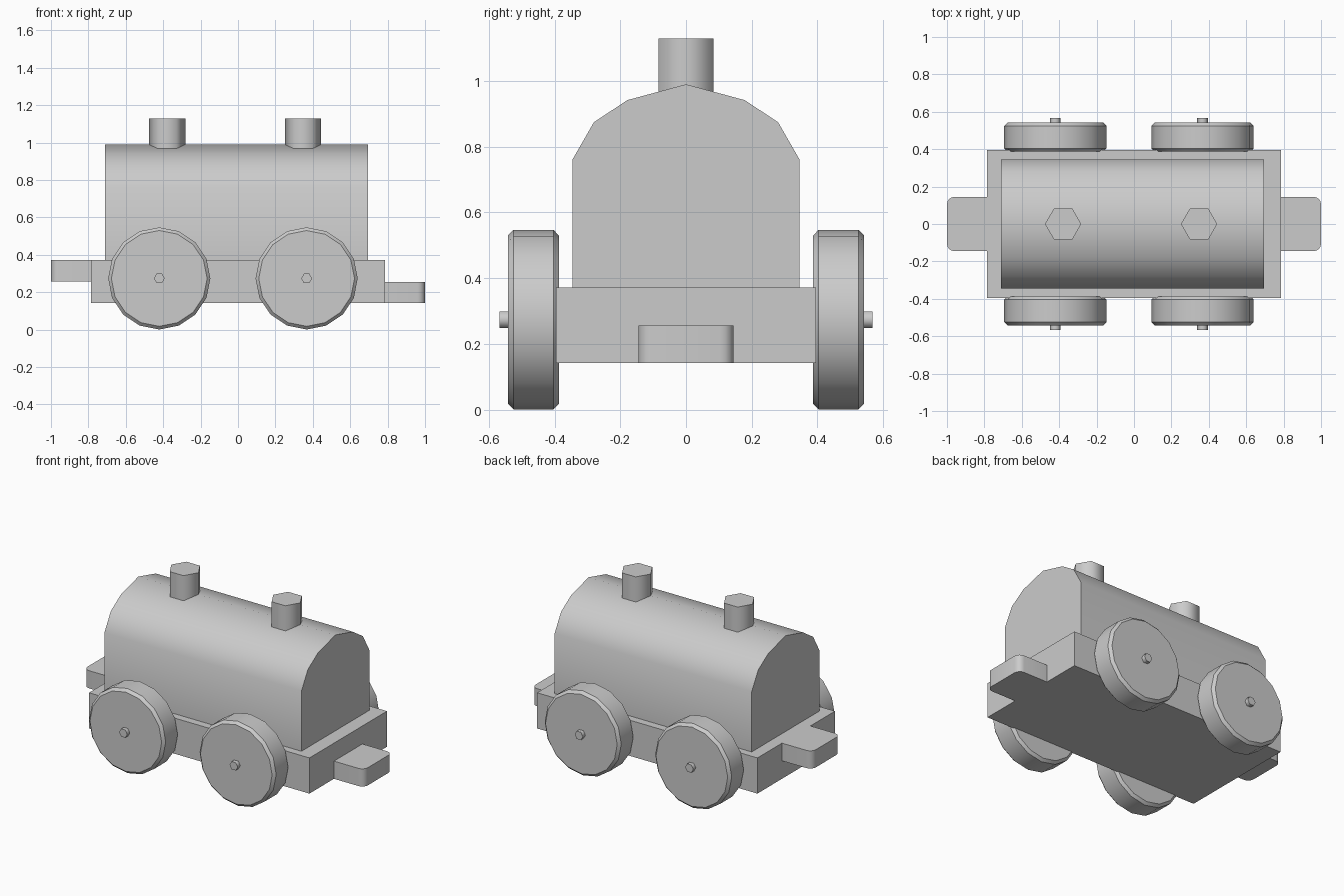
import bpy, bmesh, math

if "Cube" in bpy.data.objects:
    bpy.data.objects.remove(bpy.data.objects["Cube"])


def finish(name, bm, angle):
    bmesh.ops.recalc_face_normals(bm, faces=bm.faces)
    mesh = bpy.data.meshes.new(name)
    bm.to_mesh(mesh)
    bm.free()
    ob = bpy.data.objects.new(name, mesh)
    bpy.context.collection.objects.link(ob)
    if angle:
        bpy.ops.object.select_all(action='DESELECT')
        bpy.context.view_layer.objects.active = ob
        ob.select_set(True)
        bpy.ops.object.shade_smooth_by_angle(angle=math.radians(angle))
    return ob


def prism(name, points, offset, angle=0):
    """Extrude a closed 3D outline along an offset vector."""
    bm = bmesh.new()
    face = bm.faces.new([bm.verts.new(p) for p in points])
    new = bmesh.ops.extrude_face_region(bm, geom=[face], use_keep_orig=True)
    verts = [v for v in new['geom'] if isinstance(v, bmesh.types.BMVert)]
    bmesh.ops.translate(bm, verts=verts, vec=offset)
    return finish(name, bm, angle)


def ring(radius, sides):
    return [(radius * math.cos(2 * math.pi * i / sides),
             radius * math.sin(2 * math.pi * i / sides)) for i in range(sides)]


def wheel(name, x, side):
    """Low-poly disc with chamfered rims, axis along y."""
    bm = bmesh.new()
    profile = [(0.387, 0.256), (0.403, 0.273), (0.525, 0.273), (0.542, 0.256)]
    loops = [[bm.verts.new((x + a, side * y, WHEEL_Z + b)) for a, b in ring(r, 16)]
             for y, r in profile]
    for lo, hi in zip(loops, loops[1:]):
        for i in range(16):
            j = (i + 1) % 16
            bm.faces.new((lo[i], lo[j], hi[j], hi[i]))
    bm.faces.new(loops[0])
    bm.faces.new(loops[-1])
    finish(name, bm, 30)


def coupler(name, side, z0, z1):
    """Tongue with rounded outer corners."""
    r, w = 0.04, 0.145
    pts = [(side * 0.786, -w, z0)]
    for sy, start in ((-1, -90), (1, 0)):
        for k in range(5):
            a = math.radians(start + 22.5 * k)
            pts.append((side * (1 - r + r * math.cos(a)),
                        sy * (w - r) + r * math.sin(a), z0))
    pts.append((side * 0.786, w, z0))
    prism(name, pts, (0, 0, z1 - z0), 30)


WHEEL_Z = 0.274

# Chassis
prism("chassis", [(-0.786, -0.395, 0.142), (0.786, -0.395, 0.142),
                  (0.786, 0.395, 0.142), (-0.786, 0.395, 0.142)], (0, 0, 0.23))

# Couplers, high at one end and low at the other
coupler("rear_coupler", -1, 0.258, 0.372)
coupler("front_coupler", 1, 0.142, 0.256)

# Body with faceted arched roof
half = [(0.346, 0.372), (0.346, 0.76), (0.28, 0.875), (0.178, 0.942)]
outline = half + [(0, 0.99)] + [(-y, z) for y, z in reversed(half)]
prism("body", [(-0.711, y, z) for y, z in outline], (1.406, 0, 0), 40)

# Hexagonal chimneys
for i, x in enumerate((-0.379, 0.348)):
    prism(f"chimney_{i + 1}", [(x + a, b, 0.968) for a, b in ring(0.097, 6)],
          (0, 0, 0.162), 65)

# Axles and wheels
for end, x in (("rear", -0.421), ("front", 0.367)):
    prism(f"{end}_axle", [(x + a, -0.568, WHEEL_Z + b) for a, b in ring(0.029, 6)],
          (0, 1.136, 0), 65)
    for label, side in (("right", -1), ("left", 1)):
        wheel(f"{end}_{label}_wheel", x, side)
